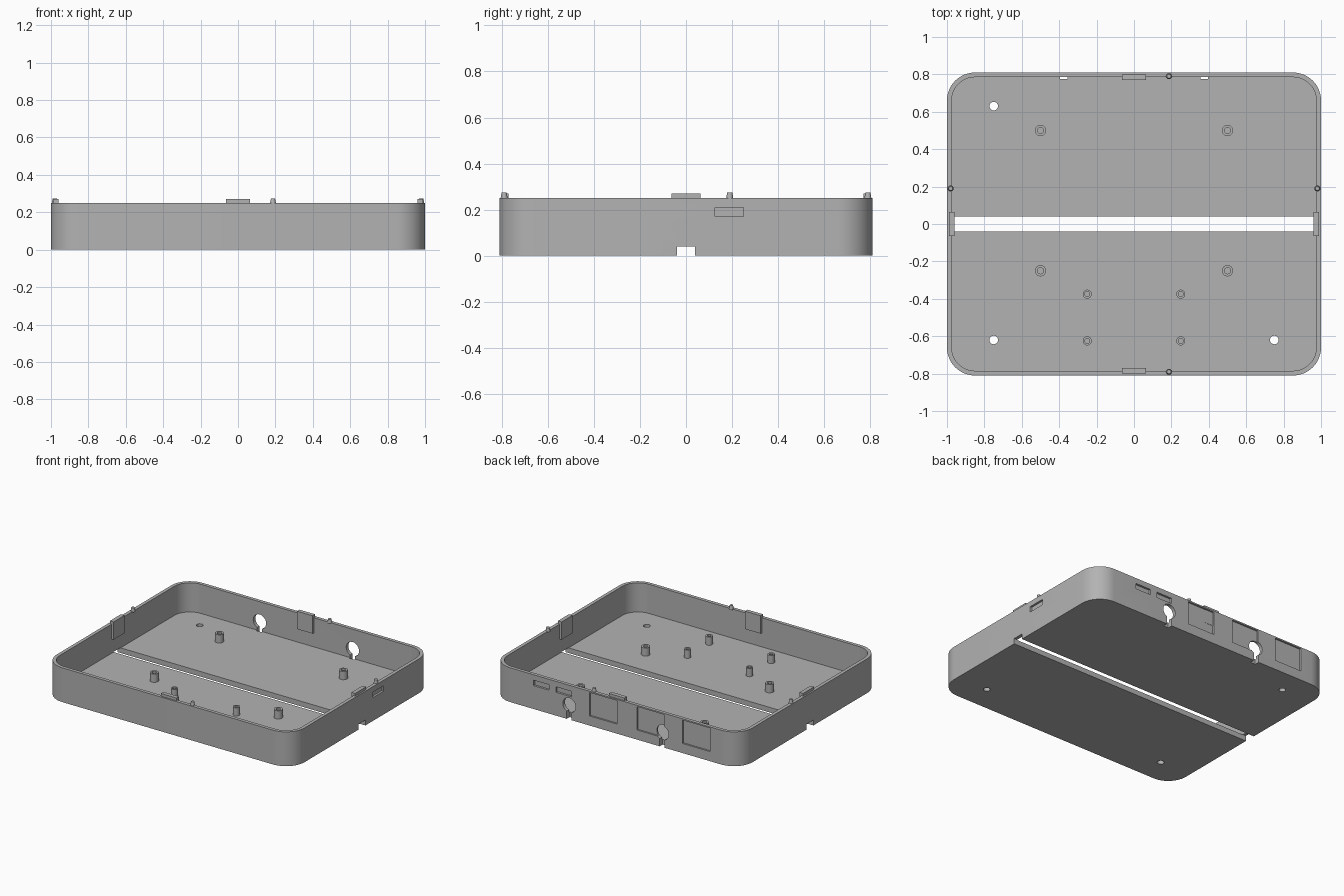
import bpy
import bmesh
from math import cos, sin, pi
from mathutils import Matrix

if "Cube" in bpy.data.objects:
    bpy.data.objects.remove(bpy.data.objects["Cube"], do_unlink=True)

grey = bpy.data.materials.new("plain grey")
grey.use_nodes = True
colour = (0.45, 0.45, 0.45, 1)
grey.diffuse_color = colour
grey.node_tree.nodes["Principled BSDF"].inputs["Base Color"].default_value = colour

HX, HY, HEIGHT = 1.0, 0.81, 0.25
WALL, FLOOR, RADIUS = 0.025, 0.0375, 0.15


def make(name, bm):
    bmesh.ops.recalc_face_normals(bm, faces=bm.faces)
    mesh = bpy.data.meshes.new(name)
    bm.to_mesh(mesh)
    bm.free()
    mesh.materials.append(grey)
    obj = bpy.data.objects.new(name, mesh)
    bpy.context.collection.objects.link(obj)
    return obj


def rounded_prism(name, hx, hy, r, z0, z1, steps=12):
    bm = bmesh.new()
    ring = []
    for q, (sx, sy) in enumerate(((1, 1), (-1, 1), (-1, -1), (1, -1))):
        for i in range(steps + 1):
            a = (q + i / steps) * pi / 2
            ring.append(bm.verts.new((sx * (hx - r) + r * cos(a),
                                      sy * (hy - r) + r * sin(a), z0)))
    base = bm.faces.new(ring)
    top = bmesh.ops.extrude_face_region(bm, geom=[base])["geom"]
    bmesh.ops.translate(bm, vec=(0, 0, z1 - z0),
                        verts=[v for v in top if isinstance(v, bmesh.types.BMVert)])
    return make(name, bm)


def block(name, x, y, z):
    """Box spanning the given (low, high) ranges."""
    bm = bmesh.new()
    bmesh.ops.create_cube(bm, size=1)
    spans = (x, y, z)
    bmesh.ops.scale(bm, vec=[b - a for a, b in spans], verts=bm.verts)
    bmesh.ops.translate(bm, vec=[(a + b) / 2 for a, b in spans], verts=bm.verts)
    return make(name, bm)


def rod(name, centre, r, length, r_top=None, turn=None):
    bm = bmesh.new()
    bmesh.ops.create_cone(bm, cap_ends=True, segments=24, radius1=r,
                          radius2=r if r_top is None else r_top, depth=length)
    bm.transform(Matrix.Translation(centre) @ (turn or Matrix()))
    return make(name, bm)


def activate(obj):
    bpy.ops.object.select_all(action="DESELECT")
    obj.select_set(True)
    bpy.context.view_layer.objects.active = obj


def cut(obj, cutter):
    activate(obj)
    mod = obj.modifiers.new("cut", "BOOLEAN")
    mod.operation = "DIFFERENCE"
    mod.solver = "EXACT"
    mod.object = cutter
    bpy.ops.object.modifier_apply(modifier=mod.name)
    bpy.data.objects.remove(cutter, do_unlink=True)


def smooth(obj):
    activate(obj)
    bpy.ops.object.shade_smooth_by_angle(angle=pi / 6)


# Tray with thin walls
tray = rounded_prism("tray", HX, HY, RADIUS, 0, HEIGHT)
cut(tray, rounded_prism("cavity", HX - WALL, HY - WALL, RADIUS - WALL, FLOOR, 1))

# Channel across the floor and out through both side walls
cut(tray, block("channel", (-2, 2), (-0.04, 0.04), (-1, FLOOR + 0.002)))

# Shallow square pockets in the back wall
for x in (0.1, -0.28, -0.65):
    cut(tray, block("pocket", (x - 0.11, x + 0.11), (HY - 0.0125, 1), (0.07, 0.24)))

# Blind latch slots in the back and left walls
for x in (0.6, 0.42):
    cut(tray, block("slot", (x - 0.063, x + 0.063), (HY - 0.015, 1), (0.17, 0.21)))
cut(tray, block("slot", (HX - 0.015, 2), (0.125, 0.25), (0.17, 0.21)))

# Keyholes through the back wall, open at the bottom
for x in (-0.375, 0.375):
    cut(tray, rod("keyhole", (x, HY, 0.105), 0.052, 0.1,
                  turn=Matrix.Rotation(pi / 2, 4, "X")))
    cut(tray, block("keyhole_slot", (x - 0.02, x + 0.02), (0.775, 1), (-1, 0.1)))

# Mounting holes in the floor
for x, y in ((-0.75, 0.63), (-0.75, -0.62), (0.75, -0.62)):
    cut(tray, rod("floor_hole", (x, y, 0), 0.023, 0.3))
smooth(tray)

# Hollow screw posts: four large, four small
large = [(x, y, 0.03) for x in (-0.5, 0.5) for y in (0.5, -0.25)]
small = [(x, y, 0.024) for x in (-0.25, 0.25) for y in (-0.375, -0.625)]
for x, y, r in large + small:
    post = rod("screw_post", (x, y, FLOOR + 0.029), r, 0.062)
    cut(post, rod("post_hole", (x, y, FLOOR + 0.05), r * 0.55, 0.1))
    smooth(post)

# Tapered locating pins on the rim
for x, y in ((0.187, 0.79), (0.187, -0.79), (-0.98, 0.19), (0.98, 0.19)):
    smooth(rod("rim_pin", (x, y, 0.26), 0.016, 0.03, r_top=0.011))

# Clip plates set into the middle of each wall
for s in (-1, 1):
    near, far = sorted((s * 0.77, s * 0.799))
    block("long_wall_clip", (-0.063, 0.063), (near, far), (0.14, 0.27))
    near, far = sorted((s * 0.96, s * 0.989))
    block("short_wall_clip", (near, far), (-0.063, 0.063), (0.14, 0.27))
